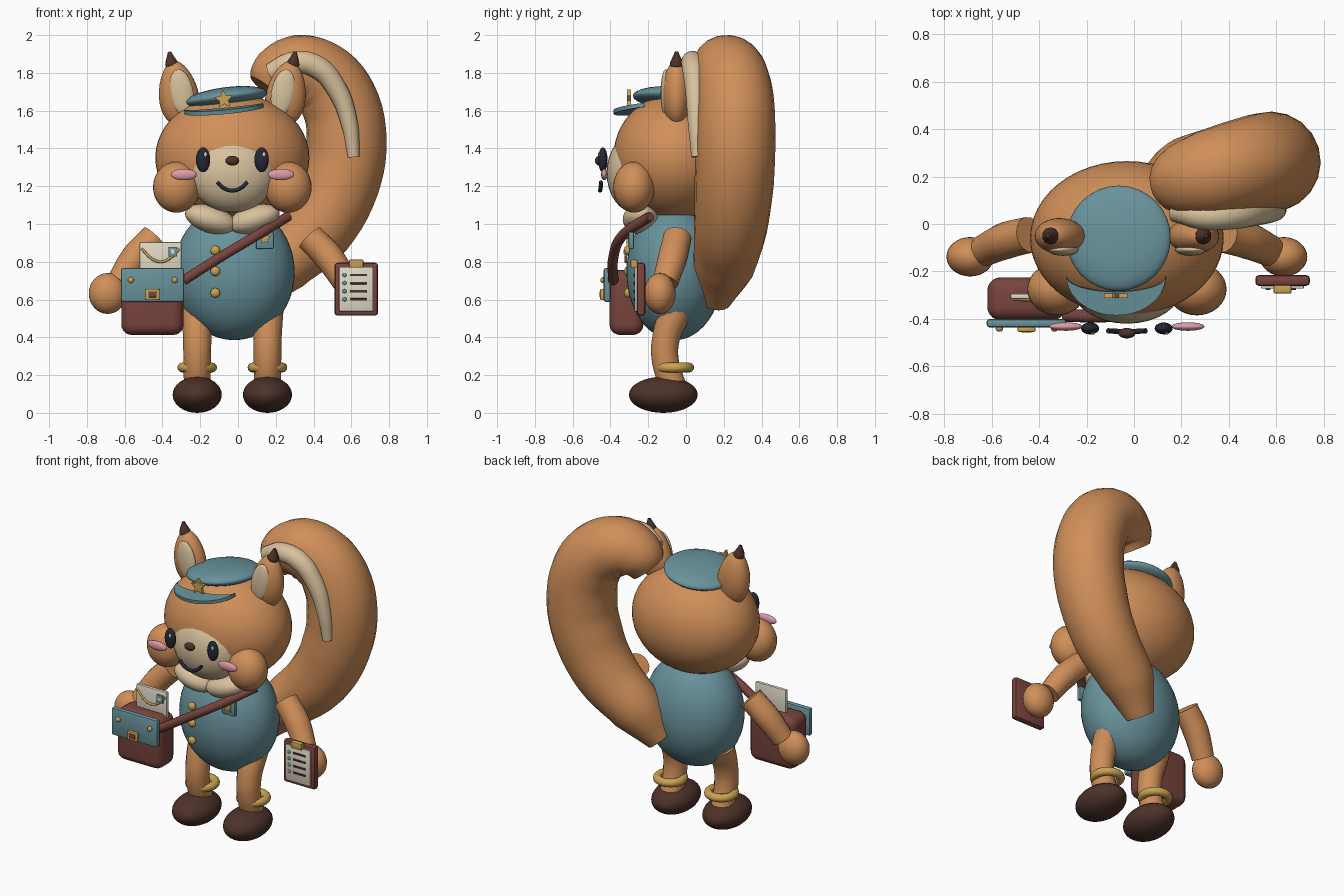
import bpy, bmesh, math
from mathutils import Vector

if "Cube" in bpy.data.objects:
    bpy.data.objects.remove(bpy.data.objects["Cube"])

CX = -0.03  # symmetry plane of the body


def material(name, rgb):
    m = bpy.data.materials.new(name)
    m.diffuse_color = (*rgb, 1)
    m.use_nodes = True
    m.node_tree.nodes["Principled BSDF"].inputs["Base Color"].default_value = m.diffuse_color
    return m


ORANGE = material("orange fur", (0.63, 0.275, 0.10))
TEAL = material("teal cloth", (0.14, 0.29, 0.33))
CREAM = material("cream fur", (0.69, 0.54, 0.34))
BROWN = material("dark brown", (0.075, 0.032, 0.023))
LEATHER = material("red leather", (0.19, 0.058, 0.048))
GOLD = material("gold", (0.60, 0.37, 0.085))
NAVY = material("dark navy", (0.018, 0.020, 0.035))
PINK = material("pink", (0.72, 0.34, 0.39))
PAPER = material("paper", (0.75, 0.70, 0.58))


def finish(ob, name, mat, angle=40):
    ob.name = name
    ob.data.materials.clear()
    ob.data.materials.append(mat)
    bpy.ops.object.select_all(action='DESELECT')
    ob.select_set(True)
    bpy.context.view_layer.objects.active = ob
    bpy.ops.object.shade_smooth_by_angle(angle=math.radians(angle))
    return ob


def ball(name, mat, loc, rad, rot=(0, 0, 0), seg=32):
    bpy.ops.mesh.primitive_uv_sphere_add(segments=seg, ring_count=seg // 2, location=loc, rotation=rot)
    ob = bpy.context.object
    ob.scale = rad
    return finish(ob, name, mat)


def box(name, mat, loc, size, bevel=0.008, rot=(0, 0, 0), segs=2):
    bpy.ops.mesh.primitive_cube_add(size=1, location=loc, rotation=rot)
    ob = bpy.context.object
    ob.scale = size
    bpy.ops.object.transform_apply(location=False, rotation=False, scale=True)
    mod = ob.modifiers.new("bevel", 'BEVEL')
    mod.width, mod.segments = bevel, segs
    bpy.ops.object.modifier_apply(modifier="bevel")
    return finish(ob, name, mat)


def tube(name, mat, pts, radii, res=5, steps=8):
    """Smooth tube through points, with one radius per point."""
    cu = bpy.data.curves.new(name, 'CURVE')
    cu.dimensions = '3D'
    cu.bevel_depth, cu.bevel_resolution, cu.use_fill_caps = 1.0, res, True
    cu.resolution_u = steps
    sp = cu.splines.new('BEZIER')
    sp.bezier_points.add(len(pts) - 1)
    for bp, p, r in zip(sp.bezier_points, pts, radii):
        bp.co, bp.radius = p, r
        bp.handle_left_type = bp.handle_right_type = 'AUTO'
    ob = bpy.data.objects.new(name, cu)
    bpy.context.collection.objects.link(ob)
    bpy.ops.object.select_all(action='DESELECT')
    ob.select_set(True)
    bpy.context.view_layer.objects.active = ob
    bpy.ops.object.convert(target='MESH')
    return finish(bpy.context.object, name, mat, 50)


def plate(name, mat, outline, depth, loc, rot=(0, 0, 0)):
    """Flat outline in the local xy plane, thickened both ways along local z."""
    bm = bmesh.new()
    face = bm.faces.new([bm.verts.new((x, y, -depth / 2)) for x, y in outline])
    ext = bmesh.ops.extrude_face_region(bm, geom=[face])
    moved = [v for v in ext['geom'] if isinstance(v, bmesh.types.BMVert)]
    bmesh.ops.translate(bm, verts=moved, vec=(0, 0, depth))
    bmesh.ops.recalc_face_normals(bm, faces=bm.faces)
    me = bpy.data.meshes.new(name)
    bm.to_mesh(me)
    bm.free()
    ob = bpy.data.objects.new(name, me)
    bpy.context.collection.objects.link(ob)
    ob.location, ob.rotation_euler = loc, rot
    return finish(ob, name, mat)


def star(name, r, depth, loc, rot):
    pts = [((r if i % 2 == 0 else r * 0.48) * math.sin(i * math.pi / 5),
            (r if i % 2 == 0 else r * 0.48) * math.cos(i * math.pi / 5)) for i in range(10)]
    return plate(name, GOLD, pts, depth, loc, rot)


FRONT = math.pi / 2  # turns a plate to face the front

# Torso, head and muzzle
ball("body", TEAL, (-0.02, -0.06, 0.745), (0.32, 0.255, 0.36), seg=48)
ball("head", ORANGE, (CX, -0.06, 1.35), (0.408, 0.325, 0.34), seg=48)
ball("muzzle", CREAM, (CX, -0.27, 1.27), (0.23, 0.15, 0.21))
ball("nose", BROWN, (CX, -0.46, 1.335), (0.037, 0.022, 0.026), seg=20)
tube("mouth", NAVY, [(CX - 0.08, -0.45, 1.222), (CX - 0.045, -0.452, 1.19), (CX, -0.455, 1.177),
                     (CX + 0.045, -0.452, 1.19), (CX + 0.08, -0.45, 1.222)], [0.011] * 5, 3, 5)

# Paired parts on both sides
for s, side in ((-1, "left"), (1, "right")):
    def at(x, y, z):
        return (CX + s * x, y, z)
    ball(side + "_cheek", ORANGE, at(0.295, -0.275, 1.195), (0.125, 0.11, 0.135))
    ball(side + "_blush", PINK, at(0.257, -0.432, 1.262), (0.07, 0.018, 0.03), seg=20)
    ball(side + "_eye", NAVY, at(0.155, -0.44, 1.34), (0.038, 0.025, 0.066), seg=24)
    ball(side + "_eye_glint", PAPER, (CX + s * 0.155 + 0.012, -0.46, 1.368), (0.009, 0.006, 0.013), seg=12)
    # ear with a narrowed top, inner lining and dark tuft
    ear = ball(side + "_ear", ORANGE, at(0.285, -0.05, 1.69), (0.105, 0.075, 0.175), (0, s * 0.15, 0))
    for v in ear.data.vertices:
        v.co.x *= 1 - 0.18 * v.co.z
    ball(side + "_ear_lining", CREAM, at(0.268, -0.108, 1.695), (0.062, 0.026, 0.125), (0, s * 0.18, 0))
    tube(side + "_ear_tuft", BROWN, [at(0.312, -0.05, 1.815), at(0.322, -0.05, 1.85), at(0.333, -0.05, 1.912)],
         [0.030, 0.036, 0.009], 3, 5)
    # limbs
    tube(side + "_arm", ORANGE, [at(0.41, -0.045, 0.93), at(0.51, -0.07, 0.825), at(0.60, -0.11, 0.69)],
         [0.076, 0.078, 0.068])
    ball(side + "_hand", ORANGE, at(0.66, -0.138, 0.632), (0.1, 0.083, 0.108))
    tube(side + "_leg", ORANGE, [at(0.186, -0.05, 0.55), at(0.186, -0.105, 0.40), at(0.186, -0.11, 0.28),
                                 at(0.186, -0.06, 0.12)], [0.085, 0.075, 0.073, 0.07])
    ball(side + "_shoe", BROWN, at(0.186, -0.12, 0.096), (0.13, 0.182, 0.096))
    bpy.ops.mesh.primitive_torus_add(major_radius=0.079, minor_radius=0.026, major_segments=32,
                                     minor_segments=12, location=at(0.186, -0.062, 0.24))
    finish(bpy.context.object, side + "_anklet", GOLD)
    # collar lobe
    ball(side + "_collar", CREAM, at(0.115, -0.24, 1.025), (0.14, 0.095, 0.072), (0, -s * 0.3, 0))

# Tail and its pale stripe
tail = [(0.08, 0.15, 0.60, 0.09), (0.22, 0.20, 0.78, 0.165), (0.42, 0.235, 0.98, 0.195),
        (0.54, 0.255, 1.22, 0.21), (0.575, 0.262, 1.45, 0.212), (0.53, 0.26, 1.66, 0.205),
        (0.43, 0.24, 1.78, 0.195), (0.31, 0.21, 1.815, 0.185), (0.205, 0.185, 1.775, 0.155),
        (0.155, 0.17, 1.71, 0.11)]
tube("tail", ORANGE, [p[:3] for p in tail], [p[3] for p in tail], 8, 5)
tube("tail_stripe", CREAM, [(0.17, 0.06, 1.80), (0.30, 0.035, 1.855), (0.42, 0.04, 1.83), (0.525, 0.05, 1.71),
                            (0.59, 0.055, 1.53), (0.612, 0.06, 1.355)],
     [0.05, 0.06, 0.062, 0.055, 0.045, 0.032], 5, 6)

# Cap, visor and cap star
ball("cap", TEAL, (-0.065, -0.06, 1.668), (0.222, 0.222, 0.055), (-0.05, -0.13, 0))
arc = [i * math.pi / 20 for i in range(21)]
crescent = [(0.21 * math.cos(a), -0.165 * math.sin(a)) for a in arc]
crescent += [(0.21 * math.cos(a), -0.065 * math.sin(a)) for a in arc[-2:0:-1]]
plate("visor", TEAL, crescent, 0.022, (-0.075, -0.22, 1.612), (0.12, -0.09, 0))
star("cap_star", 0.052, 0.02, (-0.075, -0.302, 1.66), (FRONT, -0.1, 0))

# Coat buttons and badge
for i, z in enumerate((0.86, 0.75, 0.635)):
    ball(f"button_{i + 1}", GOLD, (-0.12, -0.308, z), (0.026, 0.02, 0.026), seg=16)
box("badge", TEAL, (0.142, -0.29, 0.913), (0.095, 0.03, 0.09))
star("badge_star", 0.036, 0.012, (0.142, -0.31, 0.925), (FRONT, 0, 0))

# Shoulder strap and satchel
tube("strap", LEATHER, [(-0.29, -0.385, 0.70), (-0.10, -0.385, 0.82), (0.10, -0.335, 0.94), (0.265, -0.19, 1.04)],
     [0.027] * 4)
box("satchel", LEATHER, (-0.453, -0.315, 0.585), (0.33, 0.18, 0.345), 0.055, segs=5)
box("satchel_flap", TEAL, (-0.453, -0.418, 0.677), (0.335, 0.036, 0.18), 0.012)
box("buckle", GOLD, (-0.453, -0.444, 0.627), (0.076, 0.02, 0.06), 0.006)
box("buckle_centre", LEATHER, (-0.453, -0.453, 0.627), (0.042, 0.01, 0.03), 0.002)
for s in (-1, 1):
    ball("flap_rivet", GOLD, (-0.451 + s * 0.116, -0.44, 0.703), (0.016, 0.014, 0.016), seg=16)

# Letter standing in the satchel
box("letter", PAPER, (-0.41, -0.305, 0.81), (0.222, 0.022, 0.19), 0.006)
tube("letter_fold", GOLD, [(-0.51, -0.317, 0.87), (-0.455, -0.319, 0.815), (-0.41, -0.319, 0.80),
                           (-0.365, -0.319, 0.815), (-0.31, -0.317, 0.87)], [0.007] * 5, 2, 4)
box("letter_stamp", TEAL, (-0.345, -0.32, 0.853), (0.046, 0.012, 0.05), 0.002)
box("stamp_centre", PAPER, (-0.345, -0.327, 0.853), (0.02, 0.006, 0.022), 0.001)

# Clipboard with a checklist
box("clipboard", LEATHER, (0.626, -0.238, 0.655), (0.23, 0.045, 0.28), 0.015)
box("checklist", PAPER, (0.626, -0.265, 0.655), (0.18, 0.014, 0.235), 0.004)
box("clip", GOLD, (0.626, -0.275, 0.79), (0.075, 0.036, 0.042), 0.006)
for i in range(4):
    z = 0.73 - i * 0.043
    box(f"list_line_{i + 1}", BROWN, (0.638, -0.274, z), (0.09, 0.008, 0.012), 0.002)
    ball(f"list_dot_{i + 1}", TEAL, (0.564, -0.273, z), (0.011, 0.006, 0.011), seg=12)
